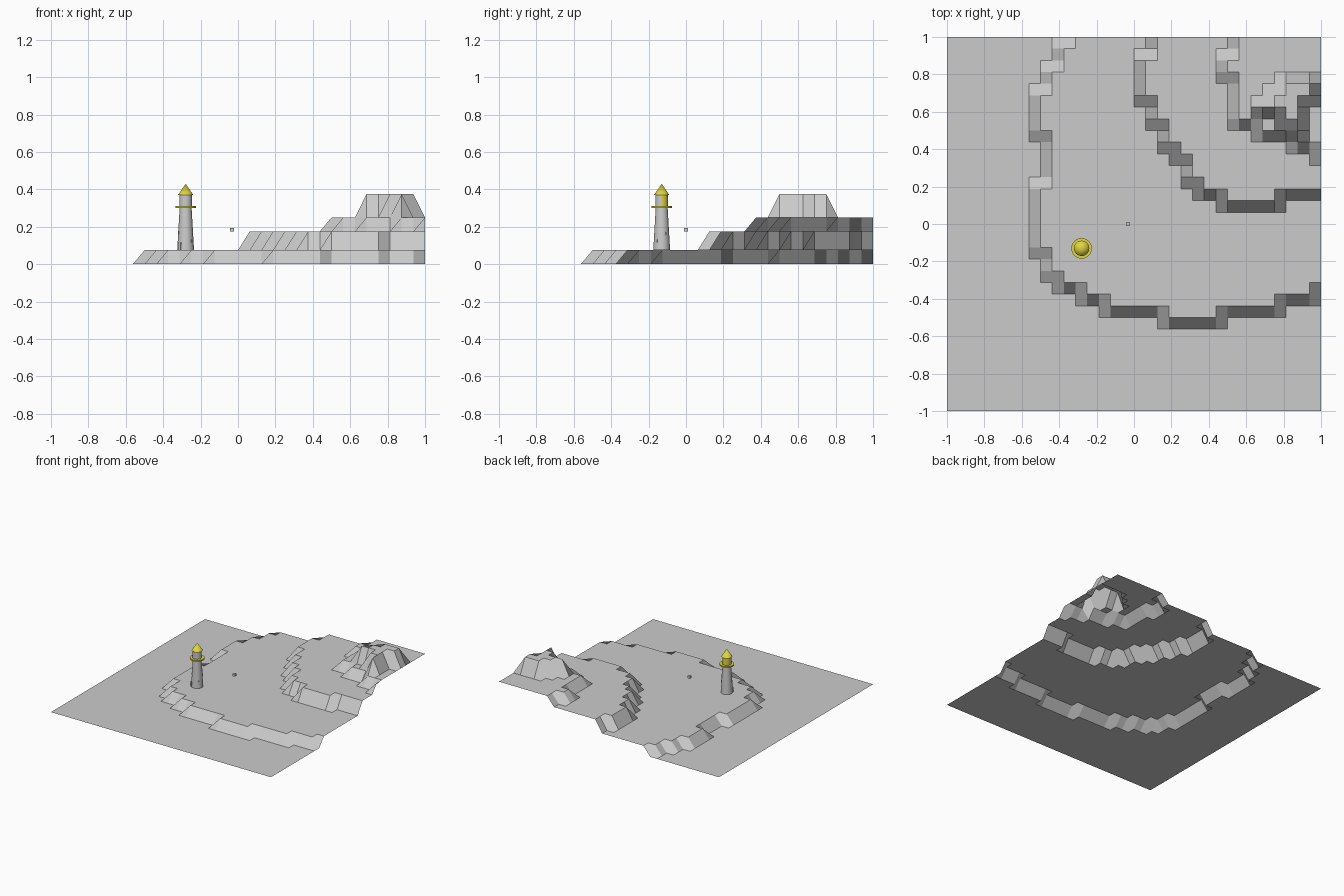
import bpy, bmesh, math
from mathutils import Matrix, Vector

if "Cube" in bpy.data.objects:
    bpy.data.objects.remove(bpy.data.objects["Cube"])


def material(name, rgb):
    m = bpy.data.materials.new(name)
    m.diffuse_color = (*rgb, 1)
    m.use_nodes = True
    m.node_tree.nodes["Principled BSDF"].inputs["Base Color"].default_value = m.diffuse_color
    return m


GREY = material("stone grey", (0.6, 0.6, 0.6))
YELLOW = material("warm yellow", (0.75, 0.66, 0.05))


def make(name, bm, *mats):
    me = bpy.data.meshes.new(name)
    bm.to_mesh(me)
    bm.free()
    for m in mats:
        me.materials.append(m)
    ob = bpy.data.objects.new(name, me)
    bpy.context.collection.objects.link(ob)
    return ob


# Terraced land: each terrace is a list of (first row, last row, first column, last column)
# on a 32 x 32 grid; the terrace fills those grid points
N = 32
TERRACES = [
    (0.075, [(8, 8, 19, 23), (9, 9, 14, 28), (10, 10, 12, 31), (11, 11, 10, N), (12, 13, 9, N),
             (14, 19, 8, N), (20, 23, 9, N), (24, 27, 8, N), (28, 29, 9, N), (30, 31, 10, N),
             (32, 32, 11, N)]),
    (0.175, [(18, 18, 24, 28), (19, 19, 22, N), (20, 21, 21, N), (22, 22, 20, N), (23, 24, 19, N),
             (25, 26, 18, N), (27, 30, 17, N), (31, 32, 18, N)]),
    (0.25, [(22, 22, 32, N), (23, 23, 30, N), (24, 24, 27, N), (25, 28, 25, N), (29, 30, 24, N),
            (31, 32, 25, N)]),
    (0.375, [(24, 24, 30, 30), (25, 25, 29, 30), (26, 26, 27, 30), (27, 27, 28, 31),
             (28, 28, 29, 31)]),
]


def height(i, j):
    z = 0.0
    for level, spans in TERRACES:
        if any(a <= j <= b and c <= i <= d for a, b, c, d in spans):
            z = level
    return z


bm = bmesh.new()
grid = [[bm.verts.new((-1 + i / 16, -1 + j / 16, height(i, j))) for i in range(N + 1)]
        for j in range(N + 1)]
for j in range(N):
    for i in range(N):
        bm.faces.new((grid[j][i], grid[j][i + 1], grid[j + 1][i + 1], grid[j + 1][i]))
make("terraced_land", bm, GREY)

# Lighthouse parts: round stacks about one axis
CX, CY = -0.28, -0.13


def frustum(name, r1, r2, z1, z2, mat, seg=24):
    bm = bmesh.new()
    bmesh.ops.create_cone(bm, cap_ends=True, segments=seg, radius1=r1, radius2=r2, depth=z2 - z1,
                          matrix=Matrix.Translation((CX, CY, (z1 + z2) / 2)))
    ob = make(name, bm, mat)
    for p in ob.data.polygons:
        p.use_smooth = True
    ob.data.set_sharp_from_angle(angle=math.radians(35))
    return ob


frustum("tower", 0.045, 0.032, 0.075, 0.30, GREY)
frustum("balcony", 0.055, 0.055, 0.30, 0.31, YELLOW)
lantern = frustum("lantern_room", 0.034, 0.034, 0.31, 0.375, GREY)
frustum("roof", 0.041, 0.0, 0.37, 0.43, YELLOW)

# The rear half of the lantern is yellow
lantern.data.materials.append(YELLOW)
for p in lantern.data.polygons:
    if p.normal.y > 0.05:
        p.material_index = 1


def box(name, size, mtx):
    bm = bmesh.new()
    bmesh.ops.create_cube(bm, size=1, matrix=mtx @ Matrix.Diagonal((*size, 1)))
    make(name, bm, GREY)


# Door and small windows spiralling up the tower
for name, deg, z, w, h in (("door", 225, 0.095, 0.018, 0.04), ("window_1", 320, 0.125, 0.010, 0.016),
                           ("window_2", 40, 0.165, 0.010, 0.016), ("window_3", 200, 0.17, 0.010, 0.016),
                           ("window_4", 30, 0.21, 0.010, 0.016)):
    a = math.radians(deg)
    r = 0.045 - 0.013 * (z - 0.075) / 0.225
    mtx = Matrix.Translation((CX + r * math.cos(a), CY + r * math.sin(a), z)) @ Matrix.Rotation(a, 4, "Z")
    box(name, (0.007, w, h), mtx)

# Little floating block
box("small_block", (0.02, 0.02, 0.02), Matrix.Translation((-0.032, 0, 0.184)))
